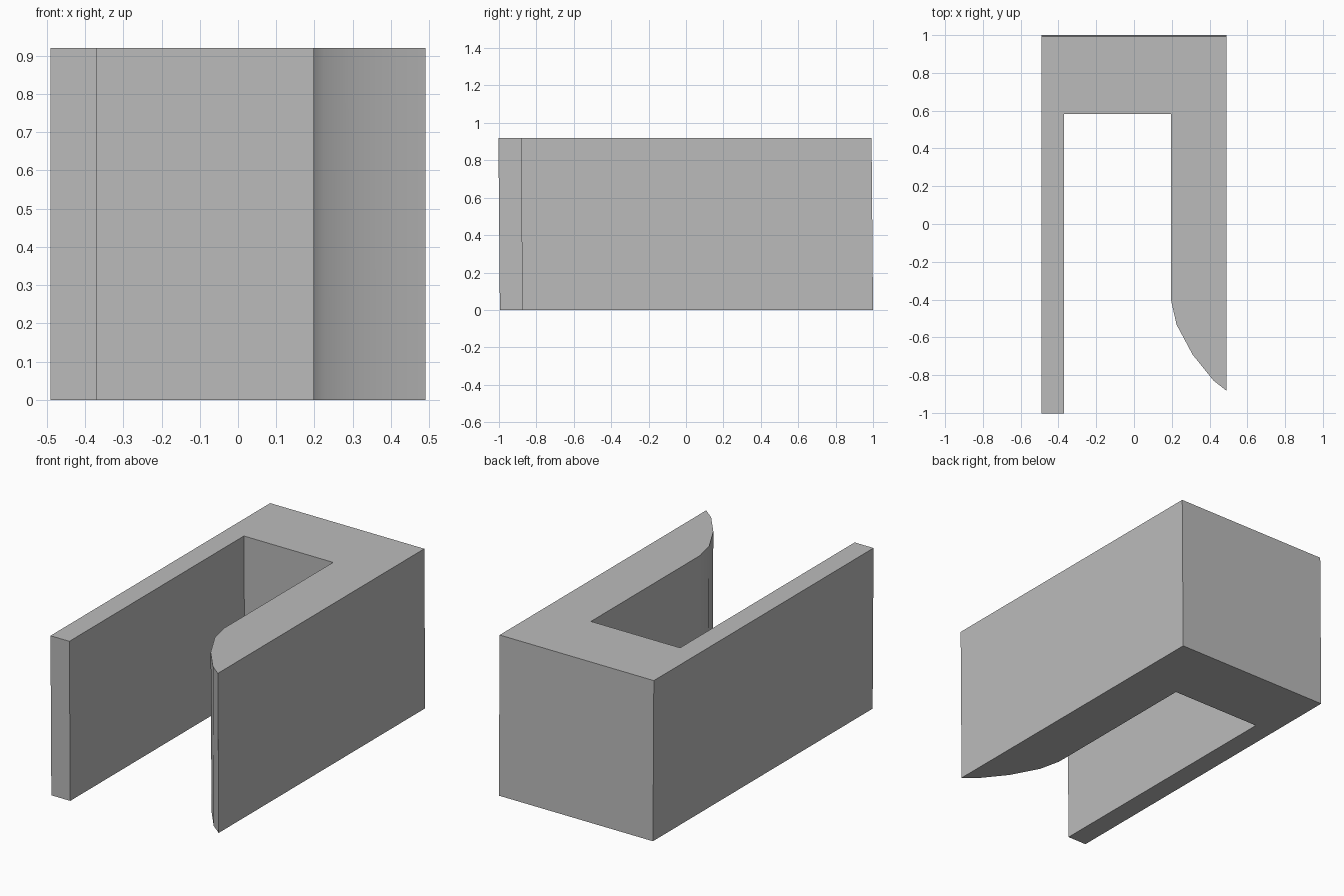
import bpy, bmesh

cube = bpy.data.objects.get("Cube")
if cube:
    bpy.data.objects.remove(cube, do_unlink=True)

HEIGHT = 0.92
LEAN = -0.008  # slight backward-to-front lean over the height

# Single grey material
grey = bpy.data.materials.new("plain grey")
grey.use_nodes = True
colour = (0.5, 0.5, 0.5, 1)
grey.diffuse_color = colour
grey.node_tree.nodes["Principled BSDF"].inputs["Base Color"].default_value = colour

# Plan outline: thin arm, thick back, and wide arm with a rounded tip
thin_arm = [(-0.37, 0.59), (-0.37, -0.995), (-0.49, -0.995)]
back = [(-0.49, 1.0), (0.49, 1.0)]
rounded_tip = [(0.49, -0.875), (0.42, -0.82), (0.31, -0.683),
               (0.225, -0.524), (0.197, -0.4)]
outline = thin_arm + back + rounded_tip + [(0.197, 0.59)]

# Extrude the outline into a leaning prism
bm = bmesh.new()
base = bm.faces.new([bm.verts.new((x, y, 0)) for x, y in outline])
top = bmesh.ops.extrude_face_region(bm, geom=[base], use_keep_orig=True)["geom"]
top_verts = [v for v in top if isinstance(v, bmesh.types.BMVert)]
bmesh.ops.translate(bm, verts=top_verts, vec=(0, LEAN, HEIGHT))
bmesh.ops.recalc_face_normals(bm, faces=bm.faces)

mesh = bpy.data.meshes.new("channel_block")
bm.to_mesh(mesh)
bm.free()
mesh.materials.append(grey)
block = bpy.data.objects.new("channel_block", mesh)
bpy.context.collection.objects.link(block)

# Smooth the rounded tip, keep corners sharp
bpy.ops.object.select_all(action='DESELECT')
block.select_set(True)
bpy.context.view_layer.objects.active = block
bpy.ops.object.shade_smooth_by_angle(angle=0.52)
